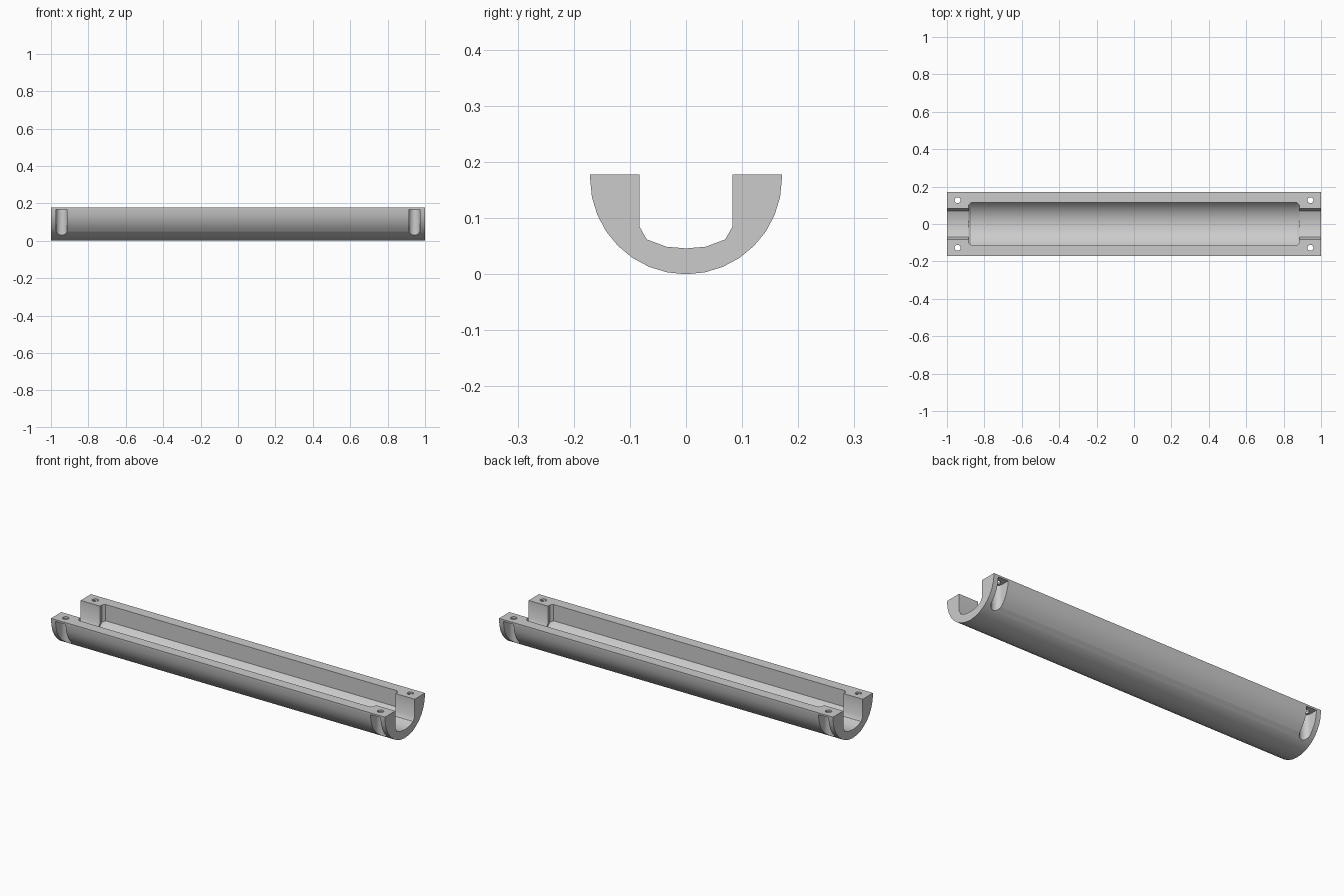
import bpy, bmesh
from math import sin, cos, pi, asin

cube = bpy.data.objects.get("Cube")
if cube:
    bpy.data.objects.remove(cube, do_unlink=True)

TOP, R = 0.178, 0.171          # rim height, outer radius (also axis height)
ABOVE = TOP + 0.05             # cutters overshoot the rim

grey = bpy.data.materials.new("light_grey")
grey.use_nodes = True
grey.diffuse_color = (0.6, 0.6, 0.6, 1)
grey.node_tree.nodes["Principled BSDF"].inputs["Base Color"].default_value = (0.6, 0.6, 0.6, 1)


def loft(name, sections):
    """Closed solid through loops with equal point counts."""
    bm = bmesh.new()
    loops = [[bm.verts.new(p) for p in s] for s in sections]
    n = len(loops[0])
    for a, b in zip(loops, loops[1:]):
        for i in range(n):
            j = (i + 1) % n
            bm.faces.new((a[i], a[j], b[j], b[i]))
    bm.faces.new(loops[0])
    bm.faces.new(loops[-1])
    bmesh.ops.recalc_face_normals(bm, faces=bm.faces)
    mesh = bpy.data.meshes.new(name)
    bm.to_mesh(mesh)
    bm.free()
    mesh.materials.append(grey)
    obj = bpy.data.objects.new(name, mesh)
    bpy.context.collection.objects.link(obj)
    return obj


def along_x(profile, x):
    return [(x, y, z) for y, z in profile]


def trough(radius, half_width, top, steps=16):
    """U profile: round floor between two upright walls."""
    a = asin(half_width / radius)
    arc = [-a + 2 * a * i / steps for i in range(steps + 1)]
    floor = [(radius * sin(t), R - radius * cos(t)) for t in arc]
    return [(-half_width, top)] + floor + [(half_width, top)]


def along_z(outline, z0, z1):
    return [[(x, y, z) for x, y in outline] for z in (z0, z1)]


# Half-round outer shell
shell = loft("half_pipe_shell", [along_x(trough(R, R, TOP), x) for x in (-1, 1)])

# Wide central cavity with chamfered ends
wide, narrow = trough(0.14, 0.114, ABOVE), trough(0.132, 0.1, ABOVE)
cutters = [loft("cavity_cutter", [along_x(narrow, -0.885), along_x(wide, -0.872),
                                  along_x(wide, 0.872), along_x(narrow, 0.885)])]

# Narrow slot running out through both ends
half = [(0.083, ABOVE), (0.083, 0.085), (0.07, 0.062), (0.035, 0.049)]
slot = half + [(0, 0.046)] + [(-y, z) for y, z in reversed(half)]
cutters.append(loft("slot_cutter", [along_x(slot, x) for x in (-1.1, 1.1)]))

# Screw holes with side recesses at the four corners
for sx in (-1, 1):
    for sy in (-1, 1):
        cx, cy = 0.943 * sx, 0.127 * sy
        hole = [(cx + 0.016 * cos(2 * pi * i / 20), cy + 0.016 * sin(2 * pi * i / 20))
                for i in range(20)]
        arc = [(cx + 0.03 * cos(pi * i / 16), cy - sy * 0.03 * sin(pi * i / 16))
               for i in range(17)]
        recess = arc + [(cx - 0.03, 0.25 * sy), (cx + 0.03, 0.25 * sy)]
        cutters.append(loft("recess_cutter", along_z(recess, -0.1, 0.168)))
        cutters.append(loft("screw_hole_cutter", along_z(hole, 0.1, ABOVE)))

# Cut everything out of the shell
bpy.ops.object.select_all(action='DESELECT')
bpy.context.view_layer.objects.active = shell
shell.select_set(True)
for cutter in cutters:
    mod = shell.modifiers.new("cut", 'BOOLEAN')
    mod.operation, mod.solver, mod.object = 'DIFFERENCE', 'EXACT', cutter
    bpy.ops.object.modifier_apply(modifier=mod.name)
    bpy.data.objects.remove(cutter, do_unlink=True)

bpy.ops.object.shade_smooth_by_angle(angle=pi / 6)
